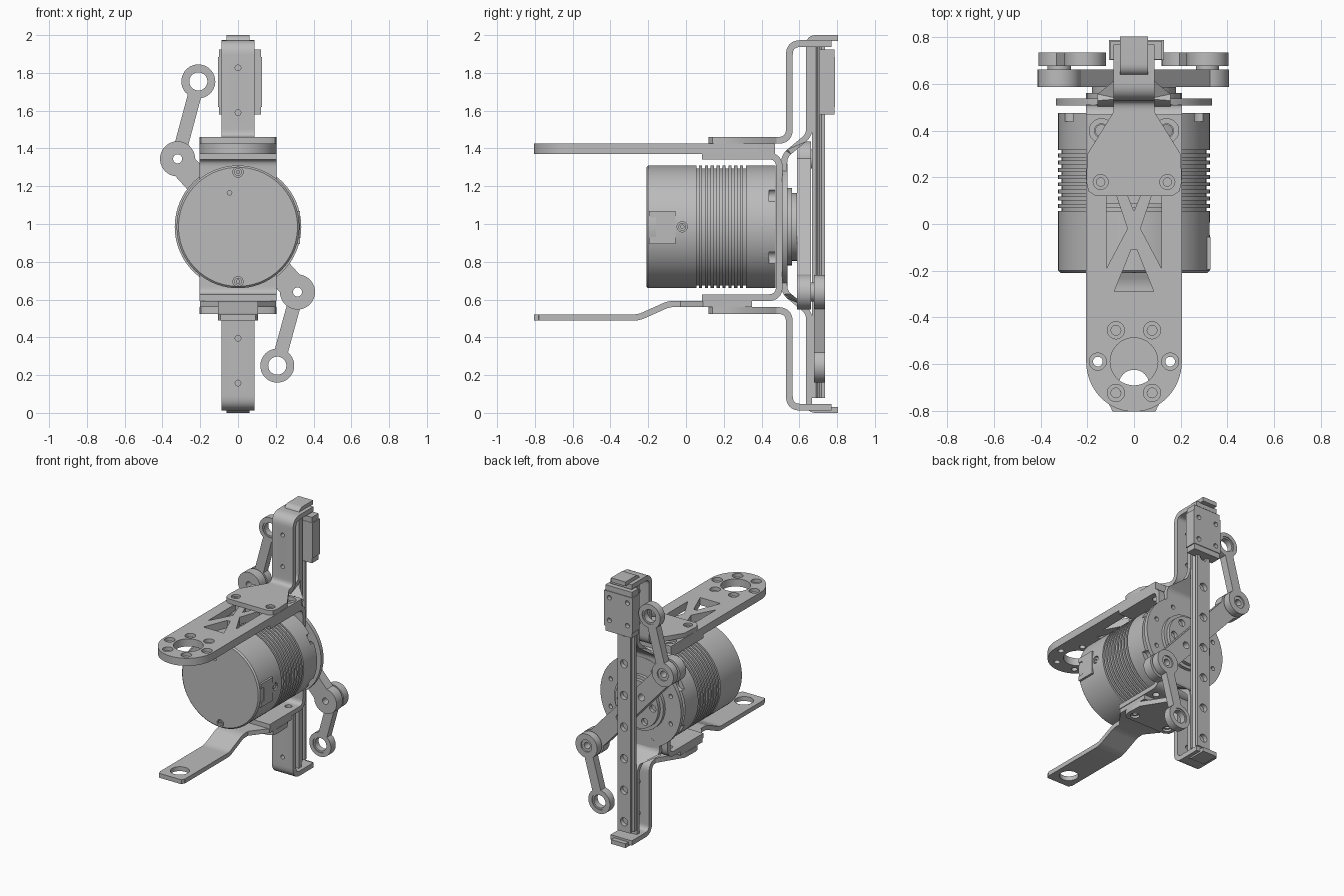
import bpy, bmesh
from math import sin, cos, asin, atan2, pi, radians
from mathutils import Matrix, Vector

old = bpy.data.objects.get("Cube")
if old:
    bpy.data.objects.remove(old)

grey = bpy.data.materials.new("machined grey")
grey.use_nodes = True
TONE = (0.5, 0.5, 0.5, 1)
grey.diffuse_color = TONE
grey.node_tree.nodes["Principled BSDF"].inputs["Base Color"].default_value = TONE

# Maps a flat outline (u, v) and its depth to the axis it is extruded along
FRAMES = {
    "x": Matrix(((0, 0, 1), (1, 0, 0), (0, 1, 0))).to_4x4(),
    "y": Matrix(((1, 0, 0), (0, 0, -1), (0, 1, 0))).to_4x4(),
    "z": Matrix.Identity(4),
}
CENTRE = 0.985
parts = []


def add(name, bm):
    bmesh.ops.remove_doubles(bm, verts=bm.verts, dist=0.0002)
    bmesh.ops.recalc_face_normals(bm, faces=bm.faces)
    mesh = bpy.data.meshes.new(name)
    bm.to_mesh(mesh)
    bm.free()
    mesh.materials.clear()
    mesh.materials.append(grey)
    ob = bpy.data.objects.new(name, mesh)
    bpy.context.collection.objects.link(ob)
    parts.append(ob)
    return ob


def circle(u, v, r, n=32):
    return [(u + r * cos(2 * pi * i / n), v + r * sin(2 * pi * i / n)) for i in range(n)]


def plate(name, loops, axis, lo, hi):
    """Flat plate; the first loop is the outline, the others are holes."""
    curve = bpy.data.curves.new(name, "CURVE")
    curve.dimensions = "2D"
    curve.fill_mode = "BOTH"
    curve.extrude = (hi - lo) / 2
    for loop in loops:
        s = curve.splines.new("POLY")
        s.points.add(len(loop) - 1)
        for p, (u, v) in zip(s.points, loop):
            p.co = (u, v, 0, 1)
        s.use_cyclic_u = True
    tmp = bpy.data.objects.new(name, curve)
    bpy.context.collection.objects.link(tmp)
    mesh = bpy.data.meshes.new_from_object(tmp.evaluated_get(bpy.context.evaluated_depsgraph_get()))
    bpy.data.objects.remove(tmp)
    bm = bmesh.new()
    bm.from_mesh(mesh)
    bpy.data.meshes.remove(mesh)
    shift = Vector([(lo + hi) / 2 if a == axis else 0 for a in "xyz"])
    bmesh.ops.transform(bm, matrix=Matrix.Translation(shift) @ FRAMES[axis], verts=bm.verts)
    return add(name, bm)


def box(name, x0, x1, y0, y1, z0, z1):
    return plate(name, [[(x0, y0), (x1, y0), (x1, y1), (x0, y1)]], "z", z0, z1)


def disc(name, axis, u, v, r, lo, hi, hole=0):
    return plate(name, [circle(u, v, r)] + ([circle(u, v, hole)] if hole else []), axis, lo, hi)


def cut(ob, cutters):
    for c in cutters:
        m = ob.modifiers.new("cut", "BOOLEAN")
        m.object, m.solver = c, "EXACT"
    bpy.context.view_layer.update()
    mesh = bpy.data.meshes.new_from_object(ob.evaluated_get(bpy.context.evaluated_depsgraph_get()))
    ob.modifiers.clear()
    ob.data = mesh
    for c in cutters:
        parts.remove(c)
        bpy.data.objects.remove(c)


def bent_strip(name, path, thick, half, radius=0.06):
    """Sheet metal strip following a path in the side plane, with rounded bends."""
    pts = [Vector(p) for p in path]
    line = [pts[0]]
    for a, b, c in zip(pts, pts[1:], pts[2:]):
        p, q = b + (a - b).normalized() * radius, b + (c - b).normalized() * radius
        for i in range(9):
            t = i / 8
            line.append(p * (1 - t) ** 2 + b * 2 * t * (1 - t) + q * t * t)
    line.append(pts[-1])
    left, right = [], []
    for i, p in enumerate(line):
        d = (line[min(i + 1, len(line) - 1)] - line[max(i - 1, 0)]).normalized()
        n = Vector((-d.y, d.x)) * thick / 2
        left.append(tuple(p + n))
        right.append(tuple(p - n))
    return plate(name, [left + right[::-1]], "x", -half, half)


def dumbbell(a, b, r, w):
    """Outline of a bar of half width w with a round eye at both ends."""
    base, gap = atan2(b[1] - a[1], b[0] - a[0]), asin(w / r)
    out = []
    for (u, v), start in ((a, base), (b, base + pi)):
        for i in range(29):
            t = start + gap + (2 * pi - 2 * gap) * i / 28
            out.append((u + r * cos(t), v + r * sin(t)))
    return out


# Motor body with cooling grooves, turned around the y axis
profile = [(-0.21, 0), (-0.21, 0.315), (-0.2, 0.325)]
for i in range(9):
    y = 0.055 + i * 0.031
    profile += [(y, 0.325), (y, 0.31), (y + 0.014, 0.31), (y + 0.014, 0.325)]
profile += [(0.475, 0.325), (0.475, 0)]
bm = bmesh.new()
verts = [bm.verts.new((r, y, CENTRE)) for y, r in profile]
edges = [bm.edges.new(pair) for pair in zip(verts, verts[1:])]
bmesh.ops.spin(bm, geom=verts + edges, cent=(0, 0, CENTRE), axis=(0, 1, 0),
               angle=2 * pi, steps=72)
motor = add("motor_body", bm)
holes = [disc("cutter", "y", 0, CENTRE + s * 0.29, 0.027, -0.25, -0.19) for s in (-1, 1)]
holes.append(disc("cutter", "y", -0.045, 1.165, 0.012, -0.25, -0.19))
holes.append(disc("cutter", "x", -0.02, CENTRE, 0.027, 0.305, 0.35))
for sx in (-1, 1):
    for sz in (-1, 1):
        holes.append(disc("cutter", "y", sx * 0.28, CENTRE + sz * 0.165, 0.035, 0.44, 0.5))
cut(motor, holes)
for s in (-1, 1):
    disc("end_screw", "y", 0, CENTRE + s * 0.29, 0.02, -0.205, -0.18, 0.009)
disc("side_screw", "x", -0.02, CENTRE, 0.02, 0.3, 0.319, 0.009)
socket = box("cable_socket", 0.29, 0.328, -0.195, -0.055, 0.895, 1.07)
cut(socket, [box("cutter", 0.318, 0.35, -0.21, -0.16, 0.93, 1.035)])

# Flange and output hub behind the motor
ring = [circle(0.27 * cos(k * pi / 4 + 0.39), CENTRE + 0.27 * sin(k * pi / 4 + 0.39), 0.016, 16) for k in range(8)]
plate("motor_flange", [circle(0, CENTRE, 0.335, 64)] + ring, "y", 0.508, 0.538)
bolts = [circle(0.135 * cos(k * pi / 3), CENTRE + 0.135 * sin(k * pi / 3), 0.026, 20) for k in range(6)]
disc("hub_base", "y", 0, CENTRE, 0.205, 0.535, 0.562)
plate("hub_face", [circle(0, CENTRE, 0.18, 48)] + bolts, "y", 0.56, 0.588)

# Crank across the hub, with a link on each end
ends = [((-0.32, 1.345), (-0.21, 1.755)), ((0.315, 0.64), (0.208, 0.25))]
eyes = [circle(*e[0], 0.024) for e in ends]
along = [circle(k * 0.092, CENTRE - k * 0.101, 0.026, 20) for k in (-1, 0, 1)]
plate("crank", [dumbbell(ends[0][0], ends[1][0], 0.093, 0.07)] + eyes + along, "y", 0.588, 0.662)
for (pivot, tip), side in zip(ends, ("right", "left")):
    plate(side + "_link", [dumbbell(pivot, tip, 0.09, 0.036), circle(*pivot, 0.045), circle(*tip, 0.06)],
          "y", 0.678, 0.735)
    disc(side + "_tip_bush", "y", *tip, 0.06, 0.684, 0.729, 0.048)
    disc(side + "_pivot_bush", "y", *pivot, 0.05, 0.655, 0.725, 0.024)

# Channel holding the motor, with a flange above and below
channel = bent_strip("motor_channel", [(0.085, 1.36), (0.494, 1.36), (0.494, 0.61), (0.085, 0.61)], 0.035, 0.205)
cut(channel, [disc("cutter", "z", s * 0.14, 0.4, 0.025, 0.5, 1.5) for s in (-1, 1)])

# Upper arm: long plate with truss openings, a big eye and counterbored holes
outline = [(0.205, 0.47), (-0.205, 0.47)]
outline += [(0.205 * cos(t), -0.59 + 0.215 * sin(t)) for t in [pi + pi * i / 32 for i in range(33)]]
truss = [[(-0.085, -0.29), (0.085, -0.29), (0.012, -0.11), (-0.012, -0.11)],
         [(-0.035, 0.14), (0.035, 0.14), (0, 0.055)]]
for s in (-1, 1):
    truss.append([(s * 0.118, 0.14), (s * 0.082, 0.14), (s * 0.028, -0.02), (s * 0.118, -0.19)])
spots = [(0.155 * cos(k * pi / 3), -0.59 + 0.155 * sin(k * pi / 3)) for k in range(6)]
for label, r, lo, hi in (("lower", 0.021, 1.37, 1.40), ("upper", 0.037, 1.40, 1.427)):
    rear = [circle(s * 0.14, 0.4, r * 1.4) for s in (-1, 1)]
    plate("arm_plate_" + label, [outline, circle(0, -0.59, 0.102, 48)] + truss + rear
          + [circle(*p, r, 20) for p in spots], "z", lo, hi)

# Lower arm: cranked strap with an eye, and its wide mounting pad
strap = bent_strip("lower_strap", [(-0.805, 0.505), (-0.25, 0.505), (-0.09, 0.577), (0.35, 0.577)], 0.033, 0.105, 0.03)
corners = [plate("cutter", [[(s * 0.085, -0.82), (s * 0.12, -0.82), (s * 0.12, -0.775), (s * 0.103, -0.78)]],
                 "z", 0.4, 0.6) for s in (-1, 1)]
cut(strap, [disc("cutter", "z", 0, -0.69, 0.065, 0.4, 0.6)] + corners)
pad = [(0.105, -0.03), (0.2, 0.09), (0.2, 0.35), (-0.2, 0.35), (-0.2, 0.09), (-0.105, -0.03)]
plate("lower_pad", [pad], "z", 0.5605, 0.5935)

# Clamp plates and the bent brackets above and below
clamp = [(0.088, 0.48), (0.2, 0.3), (0.205, 0.18), (0.195, 0.14), (0.165, 0.12)]
clamp += [(-x, y) for x, y in reversed(clamp)]
for label, flip in (("upper", False), ("lower", True)):
    def z(v, total=1.985):
        return total - v if flip else v
    for layer, r, a, b in (("inner", 0.018, 1.425, 1.445), ("outer", 0.032, 1.445, 1.461)):
        lo, hi = sorted((z(a), z(b)))
        plate(f"{label}_clamp_{layer}", [clamp] + [circle(s * 0.143, 0.18, r, 20) for s in (-1, 1)], "z", lo, hi)
    bracket = bent_strip(label + "_bracket", [(0.475, z(1.443)), (0.547, z(1.443)), (0.547, z(1.955)), (0.77, z(1.955))],
                         0.036, 0.088)
    cut(bracket, [disc("cutter", "y", 0, z(v), 0.015, 0.5, 0.6) for v in (1.59, 1.827)])
    support = bent_strip(label + "_rail_support", [(0.52, z(1.25, 2)), (0.52, z(1.36, 2)), (0.652, z(1.47, 2)),
                         (0.652, z(1.984, 2)), (0.805, z(1.984, 2))], 0.032, 0.06, 0.035)
    # The foot of each support flares out to meet the flange
    for v in support.data.vertices:
        if abs(v.co.z - 1) < 0.39:
            v.co.x *= 2.6

# Linear rail with side grooves and counterbored holes
half = [(0.055, 0.666), (0.055, 0.688), (0.042, 0.7), (0.042, 0.708), (0.055, 0.718), (0.055, 0.737)]
rail = plate("rail", [half + [(-x, y) for x, y in reversed(half)]], "z", 0.08, 1.95)
cut(rail, [disc("cutter", "y", 0, 0.155 + 0.2375 * k, 0.03, 0.705, 0.8) for k in range(8)])

# Carriage riding on the rail
carriage = box("carriage", -0.107, 0.128, 0.703, 0.79, 1.62, 1.885)
cut(carriage, [disc("cutter", "y", 0.01 + sx * 0.075, 1.7525 + sz * 0.085, 0.017, 0.76, 0.82)
               for sx in (-1, 1) for sz in (-1, 1)])
for label, lo in (("lower", 1.58), ("upper", 1.885)):
    box(label + "_carriage_cap", -0.1, 0.121, 0.706, 0.785, lo, lo + 0.04)

bpy.ops.object.select_all(action="DESELECT")
for ob in parts:
    ob.select_set(True)
bpy.context.view_layer.objects.active = parts[0]
bpy.ops.object.shade_smooth_by_angle(angle=radians(35))
